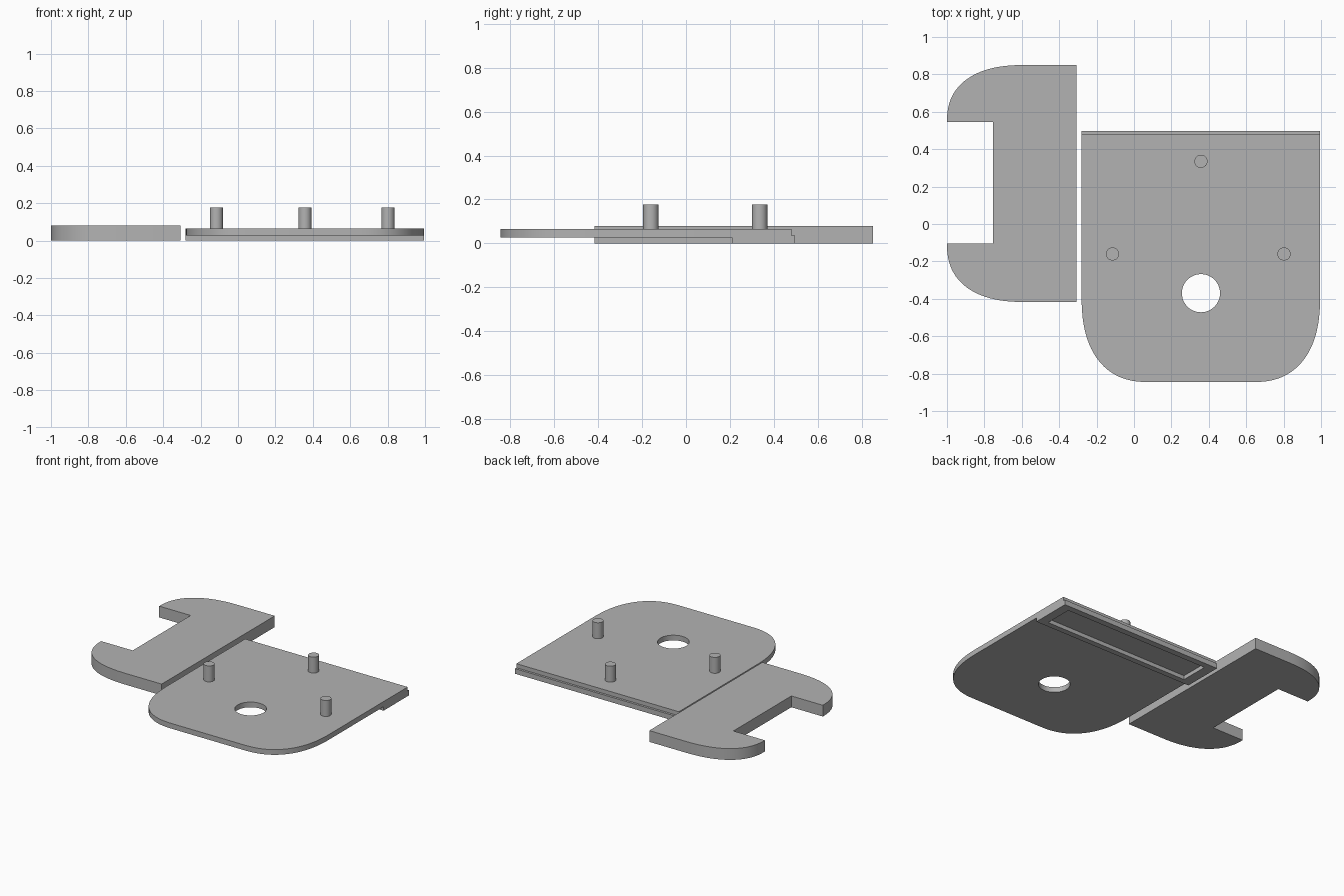
import bpy, bmesh, math

if "Cube" in bpy.data.objects:
    bpy.data.objects.remove(bpy.data.objects["Cube"])

grey = bpy.data.materials.new("plain grey")
grey.diffuse_color = (0.45, 0.45, 0.45, 1)
grey.use_nodes = True
grey.node_tree.nodes["Principled BSDF"].inputs["Base Color"].default_value = grey.diffuse_color


def circle(cx, cy, r, n=48):
    return [(cx + r * math.cos(2 * math.pi * i / n),
             cy + r * math.sin(2 * math.pi * i / n)) for i in range(n)]


def rect(x0, x1, y0, y1):
    return [(x0, y0), (x1, y0), (x1, y1), (x0, y1)]


def corner(cx, cy, a, b, start, n=24, power=2.4):
    """Quarter of a squarish ellipse, counter-clockwise from the start angle."""
    pts = []
    for i in range(n + 1):
        t = math.radians(start) + math.pi / 2 * i / n
        c, s = math.cos(t), math.sin(t)
        c = 0 if abs(c) < 1e-9 else c
        s = 0 if abs(s) < 1e-9 else s
        pts.append((cx + a * math.copysign(abs(c) ** (2 / power), c),
                    cy + b * math.copysign(abs(s) ** (2 / power), s)))
    return pts


def slab(name, loops, z0, z1):
    """Extrude an outline, with optional holes, from z0 up to z1."""
    bm = bmesh.new()
    edges = []
    for loop in loops:
        vs = [bm.verts.new((x, y, z0)) for x, y in loop]
        edges += [bm.edges.new((vs[i - 1], vs[i])) for i in range(len(vs))]
    bmesh.ops.triangle_fill(bm, use_beauty=True, edges=edges, normal=(0, 0, 1))
    ext = bmesh.ops.extrude_face_region(bm, geom=bm.faces[:], use_keep_orig=True)
    top = [v for v in ext["geom"] if isinstance(v, bmesh.types.BMVert)]
    bmesh.ops.translate(bm, verts=top, vec=(0, 0, z1 - z0))
    bmesh.ops.recalc_face_normals(bm, faces=bm.faces[:])
    me = bpy.data.meshes.new(name)
    bm.to_mesh(me)
    bm.free()
    me.materials.append(grey)
    ob = bpy.data.objects.new(name, me)
    bpy.context.collection.objects.link(ob)
    bpy.ops.object.select_all(action='DESELECT')
    ob.select_set(True)
    bpy.context.view_layer.objects.active = ob
    bpy.ops.object.shade_smooth_by_angle(angle=math.radians(30))
    return ob


X0, X1 = -0.28, 0.995          # base plate sides
Z0, Z1 = 0.028, 0.065          # base plate bottom and top

# Base plate with rounded front corners and a round hole
outline = (corner(X0 + 0.36, -0.385, 0.36, 0.46, 180)
           + corner(X1 - 0.36, -0.385, 0.36, 0.46, 270)
           + [(X1, 0.48), (X0, 0.48)])
slab("base_plate", [outline, circle(0.358, -0.37, 0.102)], Z0, Z1)

# Narrow step along the back edge
slab("back_lip", [rect(X0, X1, 0.48, 0.496)], Z0, 0.036)

# Raised frame under the back, with a long pocket
slab("under_frame", [rect(X0, X1, 0.21, 0.496),
                     rect(X0 + 0.07, X1 - 0.065, 0.25, 0.452)], 0, Z0)

# Three upright pegs
for i, (x, y) in enumerate([(0.358, 0.335), (-0.115, -0.16), (0.802, -0.16)]):
    slab(f"peg_{i + 1}", [circle(x, y, 0.035, 32)], Z1, 0.178)

# Notched bracket with two rounded outer corners
bracket = (corner(-0.58, -0.105, 0.42, 0.312, 180)
           + [(-0.307, -0.417), (-0.307, 0.85)]
           + corner(-0.58, 0.545, 0.42, 0.305, 90)
           + [(-0.753, 0.545), (-0.753, -0.105)])
slab("notched_bracket", [bracket], 0, 0.08)
